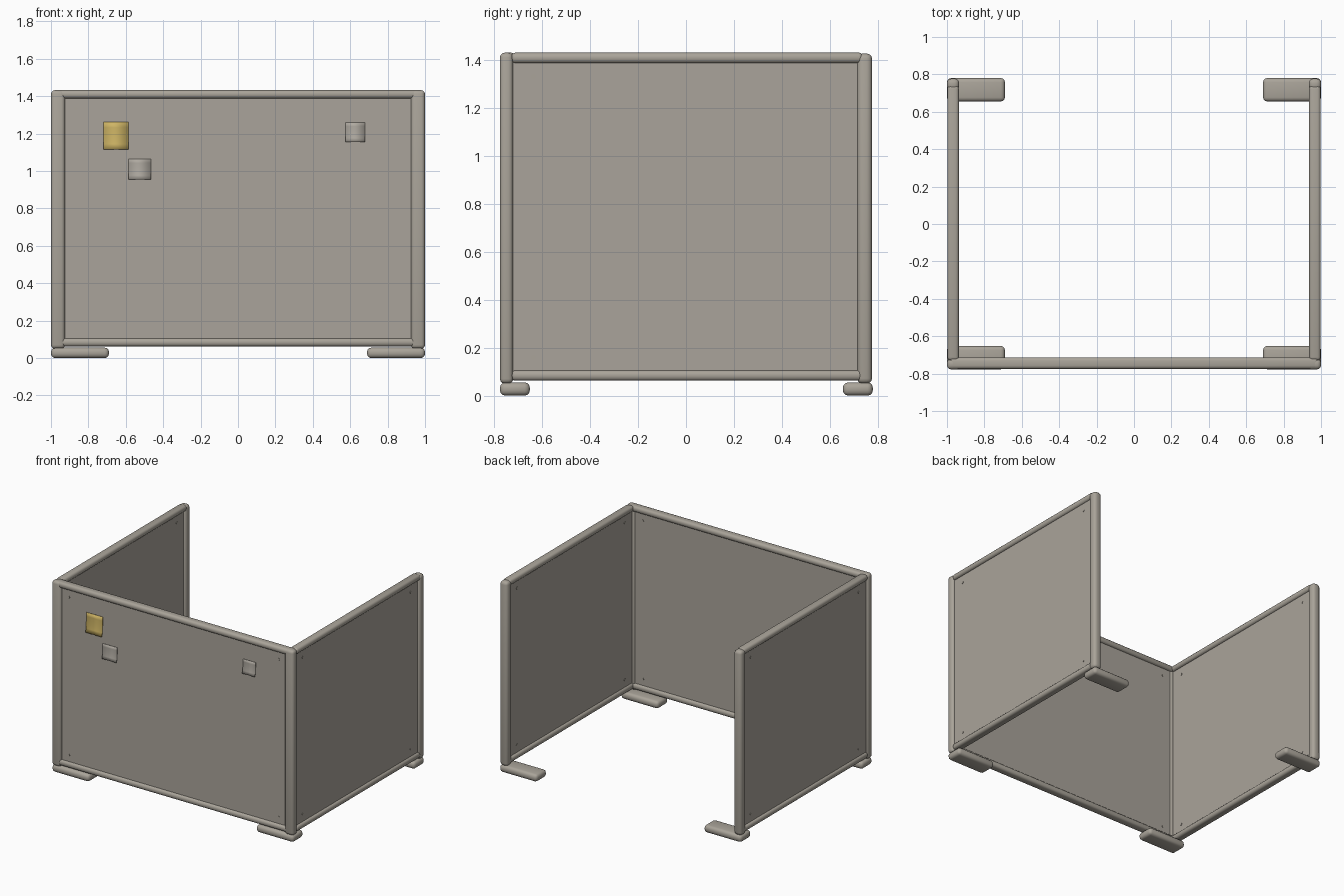
import bpy, bmesh, math
from mathutils import Matrix, Vector

if "Cube" in bpy.data.objects:
    bpy.data.objects.remove(bpy.data.objects["Cube"])


def material(name, rgb):
    m = bpy.data.materials.new(name)
    m.diffuse_color = (*rgb, 1)
    m.use_nodes = True
    m.node_tree.nodes["Principled BSDF"].inputs["Base Color"].default_value = m.diffuse_color
    return m


FRAME = material("warm grey frame", (0.40, 0.37, 0.32))
PANEL = material("grey fabric", (0.40, 0.37, 0.325))
YELLOW = material("yellow paper", (0.62, 0.46, 0.13))
PAPER = material("pale paper", (0.43, 0.40, 0.355))


def finish(name, bm, mat):
    me = bpy.data.meshes.new(name)
    bm.to_mesh(me)
    bm.free()
    ob = bpy.data.objects.new(name, me)
    bpy.context.collection.objects.link(ob)
    me.materials.append(mat)
    bpy.ops.object.select_all(action='DESELECT')
    ob.select_set(True)
    bpy.context.view_layer.objects.active = ob
    bpy.ops.object.shade_smooth_by_angle(angle=math.radians(40))
    return ob


def box(name, lo, hi, mat, bevel=0.0, segments=3):
    """Box between two corners, with optional rounded edges."""
    lo, hi = Vector(lo), Vector(hi)
    bm = bmesh.new()
    bmesh.ops.create_cube(bm, size=1, matrix=Matrix.Translation((lo + hi) / 2)
                          @ Matrix.Diagonal((*(hi - lo), 1)))
    if bevel:
        bmesh.ops.bevel(bm, geom=bm.edges[:], offset=bevel, segments=segments,
                        profile=0.5, affect='EDGES', clamp_overlap=True)
    return finish(name, bm, mat)


def screw(name, loc, axis):
    """Small low dome pushed through the panel, showing on both faces."""
    bm = bmesh.new()
    rot = Vector((0, 0, 1)).rotation_difference(Vector(axis)).to_matrix().to_4x4()
    bmesh.ops.create_cone(bm, cap_ends=True, segments=10, radius1=0.009,
                          radius2=0.009, depth=0.036,
                          matrix=Matrix.Translation(loc) @ rot)
    finish(name, bm, FRAME)


def note(name, x0, x1, z0, z1, mat):
    """Sheet on the front panel whose lower edge curls outward."""
    bm = bmesh.new()
    rows = []
    for i in range(6):
        t = i / 5
        z = z1 + (z0 - z1) * t
        y = FRONT - 0.016 - 0.003 - 0.010 * t ** 3
        rows.append([bm.verts.new((x, y, z)) for x in (x0, x1)])
    for a, b in zip(rows, rows[1:]):
        bm.faces.new((a[0], b[0], b[1], a[1]))
    ob = finish(name, bm, mat)
    sol = ob.modifiers.new("thickness", 'SOLIDIFY')
    sol.thickness = 0.002


FRONT, SIDE, HALF = -0.744, 0.967, 0.015   # panel centre planes, half thickness

# Front panel and its rails
box("front_panel", (-0.95, FRONT - HALF, 0.08), (0.95, FRONT + HALF, 1.41), PANEL)
for name, z0, z1 in (("top", 1.388, 1.432), ("bottom", 0.062, 0.106)):
    box(f"front_{name}_rail", (-0.985, -0.775, z0), (0.985, -0.713, z1), FRAME, 0.018)
for x in (-0.868, 0.868):
    for z in (0.153, 1.335):
        screw("front_screw", (x, FRONT, z), (0, 1, 0))

# Mirrored side panels, rails, posts and feet
for s, side in ((-1, "left"), (1, "right")):
    def span(a, b):
        return sorted((s * a, s * b))

    def part(name, xa, xb, y0, y1, z0, z1, mat, bevel=0.0):
        a, b = span(xa, xb)
        box(f"{side}_{name}", (a, y0, z0), (b, y1, z1), mat, bevel)

    part("panel", SIDE - HALF, SIDE + HALF, -0.74, 0.74, 0.08, 1.41, PANEL)
    part("top_rail", 0.936, 0.998, -0.73, 0.74, 1.388, 1.432, FRAME, 0.018)
    part("bottom_rail", 0.936, 0.998, -0.73, 0.74, 0.062, 0.106, FRAME, 0.018)
    part("front_post", 0.925, 1.0, -0.777, -0.722, 0.05, 1.432, FRAME, 0.02)
    part("back_post", 0.935, 1.0, 0.715, 0.777, 0.05, 1.428, FRAME, 0.022)
    part("front_foot", 0.69, 1.0, -0.777, -0.652, 0.0, 0.055, FRAME, 0.022)
    part("back_foot", 0.69, 1.0, 0.655, 0.78, 0.0, 0.055, FRAME, 0.022)
    for y in (-0.637, 0.637):
        for z in (0.16, 1.333):
            screw(f"{side}_screw", (s * SIDE, y, z), (1, 0, 0))

# Paper notes stuck on the front
note("yellow_note", -0.72, -0.585, 1.115, 1.262, YELLOW)
note("left_pale_note", -0.585, -0.465, 0.955, 1.065, PAPER)
note("right_pale_note", 0.575, 0.68, 1.155, 1.26, PAPER)
